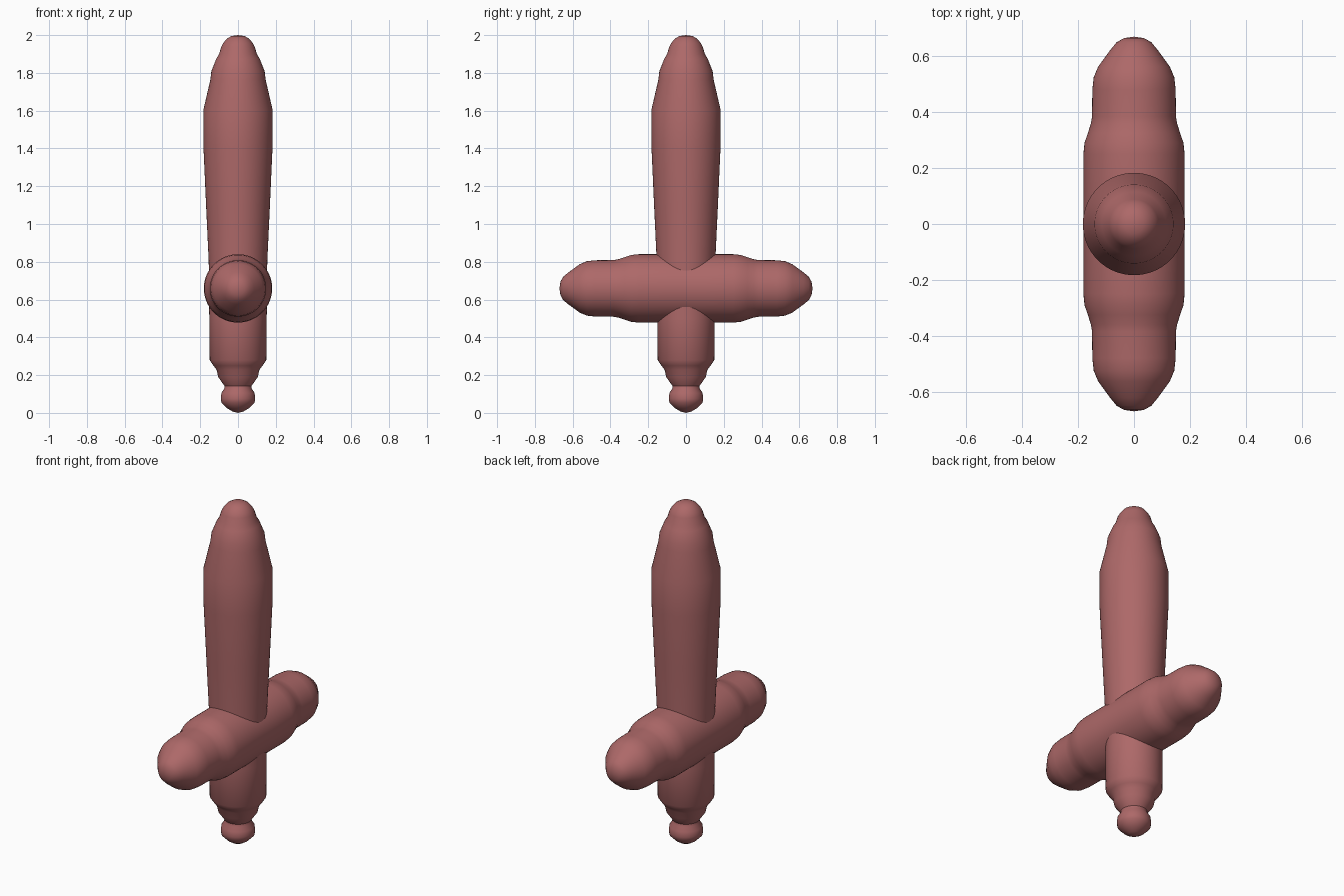
import bpy, bmesh, math
from mathutils import Matrix

if "Cube" in bpy.data.objects:
    bpy.data.objects.remove(bpy.data.objects["Cube"])

SEGMENTS = 64


def lathe(name, profile, matrix, material):
    """Revolve (radius, height) points around z, then place with matrix."""
    bm = bmesh.new()
    verts = [bm.verts.new((r, 0, h)) for r, h in profile]
    edges = [bm.edges.new(pair) for pair in zip(verts, verts[1:])]
    bmesh.ops.spin(bm, geom=verts + edges, cent=(0, 0, 0), axis=(0, 0, 1),
                   angle=math.tau, steps=SEGMENTS)
    bmesh.ops.remove_doubles(bm, verts=bm.verts, dist=1e-4)
    bmesh.ops.recalc_face_normals(bm, faces=bm.faces)
    bmesh.ops.transform(bm, matrix=matrix, verts=bm.verts)
    mesh = bpy.data.meshes.new(name)
    bm.to_mesh(mesh)
    bm.free()
    mesh.materials.append(material)
    obj = bpy.data.objects.new(name, mesh)
    bpy.context.collection.objects.link(obj)
    bpy.context.view_layer.objects.active = obj
    obj.select_set(True)
    bpy.ops.object.shade_smooth_by_angle(angle=math.radians(40))
    obj.select_set(False)
    return obj


skin = bpy.data.materials.new("dusty_red")
skin.diffuse_color = (0.42, 0.14, 0.14, 1)
skin.use_nodes = True
skin.node_tree.nodes["Principled BSDF"].inputs["Base Color"].default_value = skin.diffuse_color

# Upright: pommel knob, neck, grip and tapering blade with rounded tip
upright = [
    (0, 0), (0.03, 0.008), (0.058, 0.025), (0.088, 0.055), (0.091, 0.075),
    (0.088, 0.105), (0.073, 0.128), (0.071, 0.142), (0.105, 0.19),
    (0.113, 0.228), (0.13, 0.25), (0.15, 0.28), (0.152, 0.5), (0.155, 0.8),
    (0.169, 1.1), (0.183, 1.41), (0.183, 1.605), (0.146, 1.765),
    (0.141, 1.81), (0.115, 1.875), (0.1, 1.9), (0.088, 1.94), (0.078, 1.958),
    (0.06, 1.98), (0.035, 1.995), (0, 2.0),
]
lathe("blade_and_grip", upright, Matrix.Identity(4), skin)

# Crossguard: one half profile mirrored along its length
half = [
    (0.181, 0.1), (0.181, 0.25), (0.177, 0.29), (0.165, 0.325),
    (0.154, 0.36), (0.15, 0.385), (0.149, 0.48), (0.144, 0.525),
    (0.128, 0.563), (0.085, 0.622), (0.062, 0.65), (0.035, 0.665), (0, 0.67),
]
guard = [(r, -h) for r, h in reversed(half)] + half
lathe("crossguard", guard,
      Matrix.Translation((0, 0, 0.659)) @ Matrix.Rotation(-math.pi / 2, 4, 'X'), skin)
